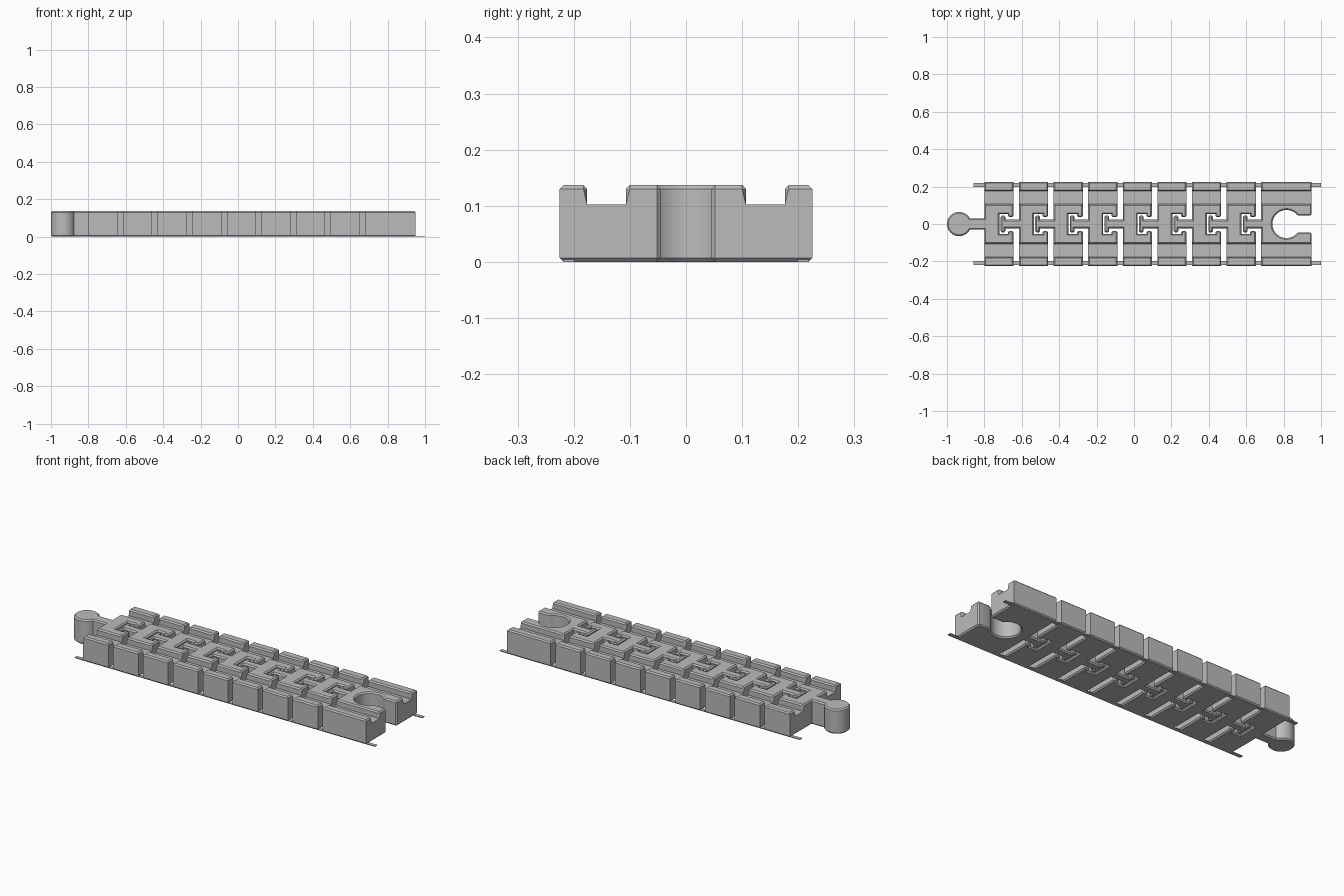
import bpy, bmesh, math

cube = bpy.data.objects.get("Cube")
if cube:
    bpy.data.objects.remove(cube)

HALF, TOP, FLOOR, CHAMFER = 0.225, 0.137, 0.102, 0.007
START, PITCH, LENGTH, COUNT, END = -0.8, 0.185, 0.156, 9, 0.95

grey = bpy.data.materials.new("track grey")
grey.use_nodes = True
colour = (0.5, 0.5, 0.5, 1)
grey.diffuse_color = colour
grey.node_tree.nodes["Principled BSDF"].inputs["Base Color"].default_value = colour


def make_object(name, bm):
    bmesh.ops.recalc_face_normals(bm, faces=bm.faces)
    mesh = bpy.data.meshes.new(name)
    bm.to_mesh(mesh)
    bm.free()
    mesh.materials.append(grey)
    obj = bpy.data.objects.new(name, mesh)
    bpy.context.collection.objects.link(obj)
    return obj


def prism(name, points, z0, z1):
    """Upright prism from a plan outline."""
    bm = bmesh.new()
    face = bm.faces.new([bm.verts.new((x, y, z0)) for x, y in points])
    moved = bmesh.ops.extrude_face_region(bm, geom=[face])["geom"]
    bmesh.ops.translate(bm, vec=(0, 0, z1 - z0),
                        verts=[v for v in moved if isinstance(v, bmesh.types.BMVert)])
    return make_object(name, bm)


def box(name, x0, x1, y0, y1, z0, z1):
    return prism(name, [(x0, y0), (x1, y0), (x1, y1), (x0, y1)], z0, z1)


def arc(cx, radius, a0, a1, steps=20):
    return [(cx + radius * math.cos(a0 + (a1 - a0) * i / steps),
             radius * math.sin(a0 + (a1 - a0) * i / steps)) for i in range(steps + 1)]


def left_outline(i, x0):
    """Round connector on the first link, T-shaped tab on the others."""
    if i == 0:
        neck, radius = 0.03, 0.065
        return arc(-0.935, radius, math.pi, math.asin(neck / radius)) + [(x0, neck)]
    edge = x0 - PITCH + LENGTH
    head, stem = 0.045, 0.024
    return [(edge - 0.069, head), (edge - 0.044, head), (edge - 0.044, stem), (x0, stem)]


def right_outline(i, x1):
    """Round socket on the last link, T-shaped slot on the others."""
    if i == COUNT - 1:
        mouth, radius = 0.045, 0.075
        return [(x1, mouth)] + arc(0.815, radius, math.asin(mouth / radius), math.pi)
    mouth, slot = 0.037, 0.053
    return [(x1, mouth), (x1 - 0.03, mouth), (x1 - 0.03, slot), (x1 - 0.076, slot)]


def chamfer(obj):
    """Chamfer the outer corners, leaving groove floors and side corners crisp."""
    bm = bmesh.new()
    bm.from_mesh(obj.data)
    bmesh.ops.remove_doubles(bm, verts=bm.verts, dist=0.0001)
    bmesh.ops.dissolve_limit(bm, angle_limit=0.01, verts=bm.verts, edges=bm.edges)
    chosen = []
    for e in bm.edges:
        a, b = (v.co for v in e.verts)
        on_floor = abs(a.z - FLOOR) < 0.001 and abs(b.z - FLOOR) < 0.001
        upright = abs(a.z - b.z) > 0.01
        on_side = upright and abs(a.y) > HALF - 0.001
        if e.is_manifold and e.calc_face_angle_signed() > 0.6 and not (on_floor or on_side):
            chosen.append(e)
    bmesh.ops.bevel(bm, geom=chosen, offset=CHAMFER, segments=1,
                    affect='EDGES', clamp_overlap=True)
    bm.to_mesh(obj.data)
    bm.free()


# Wheel groove cutters
cutters = [box("groove_cutter", -0.86, 1, s * 0.107, s * 0.176, FLOOR, 0.2) for s in (-1, 1)]
for c in cutters:
    c.hide_render = True

# Interlocking track links
for i in range(COUNT):
    x0 = START + i * PITCH
    x1 = END if i == COUNT - 1 else x0 + LENGTH
    half = left_outline(i, x0) + [(x0, HALF), (x1, HALF)] + right_outline(i, x1)
    mirrored = [(x, -y) for x, y in reversed(half) if y > 0.0001]
    link = prism(f"track_link_{i + 1}", half + mirrored, 0, TOP)
    bpy.ops.object.select_all(action='DESELECT')
    link.select_set(True)
    bpy.context.view_layer.objects.active = link
    for c in cutters:
        mod = link.modifiers.new("groove", 'BOOLEAN')
        mod.operation = 'DIFFERENCE'
        mod.object = c
        bpy.ops.object.modifier_apply(modifier=mod.name)
    chamfer(link)
    bpy.ops.object.shade_smooth_by_angle(angle=math.radians(25))

for c in cutters:
    bpy.data.objects.remove(c)

# Thin strips tying the links together underneath
for side, s in (("left", 1), ("right", -1)):
    box(f"{side}_base_strip", -0.857, 1, s * 0.199, s * 0.219, 0, 0.004)
